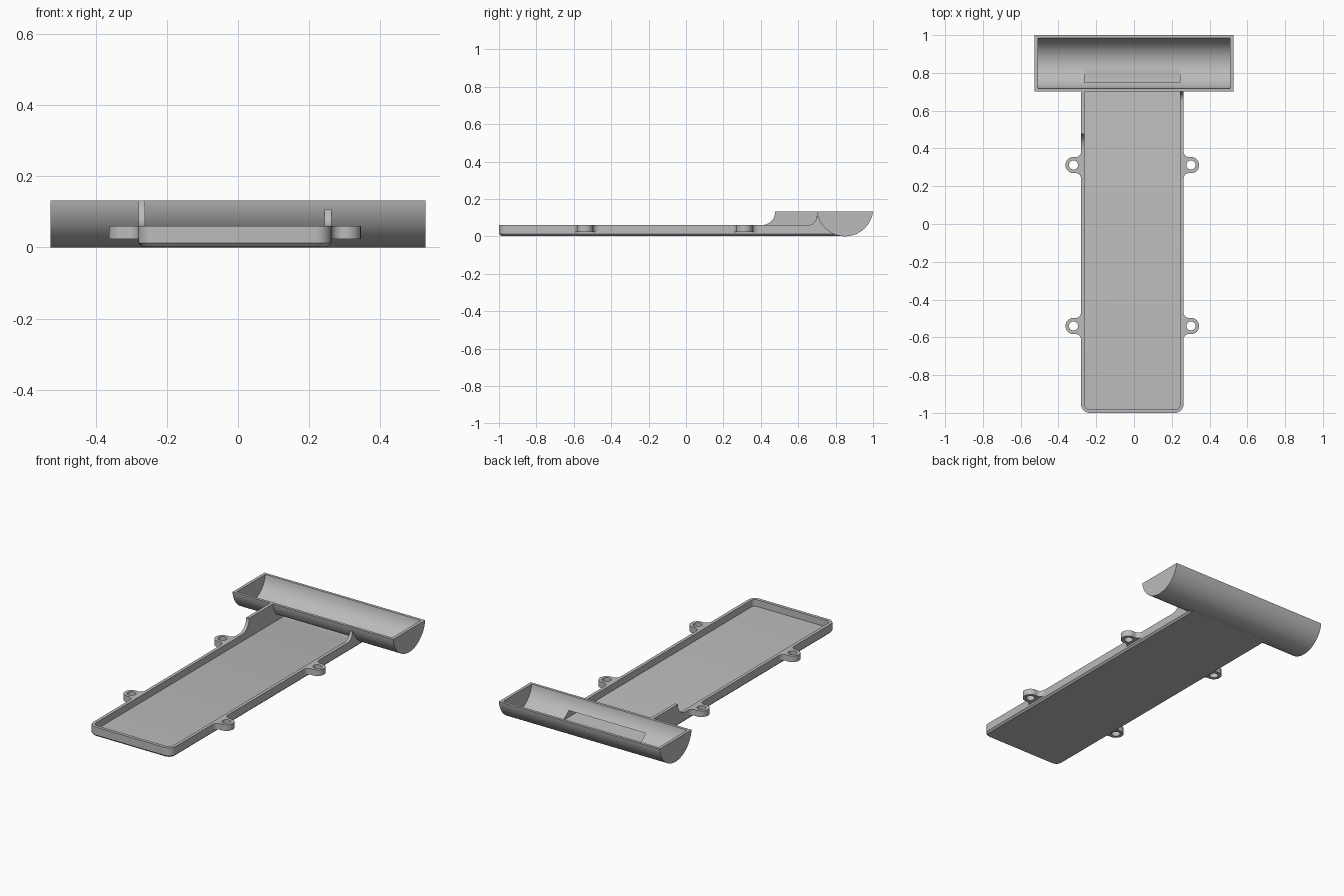
import bpy, bmesh
from math import sin, cos, atan2, acos, sqrt, pi, radians

cube = bpy.data.objects.get("Cube")
if cube:
    bpy.data.objects.remove(cube, do_unlink=True)

# One plain grey plastic
grey = bpy.data.materials.new("grey plastic")
grey.use_nodes = True
COLOUR = (0.5, 0.5, 0.5, 1)
grey.diffuse_color = COLOUR
grey.node_tree.nodes["Principled BSDF"].inputs["Base Color"].default_value = COLOUR


def loft(name, rings):
    """Closed solid through rings that have equal point counts."""
    bm = bmesh.new()
    rows = [[bm.verts.new(p) for p in ring] for ring in rings]
    n = len(rows[0])
    for low, high in zip(rows, rows[1:]):
        for i in range(n):
            j = (i + 1) % n
            bm.faces.new((low[i], low[j], high[j], high[i]))
    bm.faces.new(rows[0][::-1])
    bm.faces.new(rows[-1])
    bmesh.ops.recalc_face_normals(bm, faces=bm.faces)
    mesh = bpy.data.meshes.new(name)
    bm.to_mesh(mesh)
    bm.free()
    mesh.materials.append(grey)
    ob = bpy.data.objects.new(name, mesh)
    bpy.context.collection.objects.link(ob)
    return ob


def prism_z(name, pts, z0, z1):
    return loft(name, [[(x, y, z) for x, y in pts] for z in (z0, z1)])


def prism_x(name, pts, x0, x1):
    return loft(name, [[(x, y, z) for y, z in pts] for x in (x0, x1)])


def arc(cx, cy, r, a0, a1, n):
    return [(cx + r * cos(a0 + (a1 - a0) * i / n),
             cy + r * sin(a0 + (a1 - a0) * i / n)) for i in range(n + 1)]


def activate(ob):
    bpy.ops.object.select_all(action="DESELECT")
    ob.select_set(True)
    bpy.context.view_layer.objects.active = ob


def cut(ob, cutter):
    activate(ob)
    mod = ob.modifiers.new("cut", "BOOLEAN")
    mod.operation, mod.solver, mod.object = "DIFFERENCE", "EXACT", cutter
    bpy.ops.object.modifier_apply(modifier=mod.name)


def smooth(ob):
    activate(ob)
    bpy.ops.object.shade_smooth_by_angle(angle=radians(30))


def tray_outline(inset, r):
    """Front corners rounded, rear end square inside the trough."""
    x0, x1, y0 = LEFT + inset, RIGHT - inset, FRONT + inset
    return (arc(x0 + r, y0 + r, r, pi, 1.5 * pi, 8)
            + arc(x1 - r, y0 + r, r, 1.5 * pi, 2 * pi, 8)
            + [(x1, REAR), (x0, REAR)])


LEFT, RIGHT, FRONT, REAR = -0.28, 0.262, -1.0, 0.85
WALL, RIM, FLOOR, TOP = 0.019, 0.06, 0.02, 0.132
AXIS_Y, AXIS_Z, RADIUS = 0.85, 0.151, 0.151


def trough_section(r, top):
    """Arc below the given height, closed by a flat top."""
    a = atan2(top - AXIS_Z, sqrt(r * r - (top - AXIS_Z) ** 2))
    return arc(AXIS_Y, AXIS_Z, r, -pi - a, a, 48)


# Cutters
trough_cavity = prism_x("trough_cavity", trough_section(RADIUS - 0.016, 0.15), -0.509, 0.509)
tray_cavity = prism_z("tray_cavity", tray_outline(WALL, 0.022), FLOOR, RIM + 0.02)
slot = prism_z("slot", [(LEFT + WALL, 0.6), (RIGHT - WALL, 0.6),
                        (RIGHT - WALL, REAR), (LEFT + WALL, REAR)], FLOOR, RIM)

# Half-round trough across the rear, opened towards the tray
trough = prism_x("trough", trough_section(RADIUS, TOP), -0.527, 0.527)
cut(trough, trough_cavity)
cut(trough, slot)
smooth(trough)

# Long shallow tray with a chamfered lower edge
tray = loft("tray", [[(x, y, z) for x, y in tray_outline(inset, 0.045 - inset)]
                     for z, inset in ((0.003, 0.01), (0.013, 0), (RIM, 0))])
cut(tray, tray_cavity)
cut(tray, trough_cavity)
smooth(tray)


# Raised side walls that sweep up to the trough
def side_wall(name, x, start, r, top):
    pts = arc(start, RIM + r, r, -pi / 2, 0, 10)
    pts += [(0.708, top), (0.735, RIM)]
    smooth(prism_x(name, pts, x, x + WALL))


side_wall("raised_right_wall", LEFT, 0.405, TOP - RIM, TOP)
side_wall("left_wall_gusset", RIGHT - WALL, 0.65, 0.048, RIM + 0.048)

# Screw lugs with filleted necks
LUG, FILLET, OUT = 0.043, 0.03, 0.04
h = sqrt((LUG + FILLET) ** 2 - (OUT - FILLET) ** 2)
t = acos((OUT - FILLET) / (LUG + FILLET))
lug_outline = ([(-0.008, -h)] + arc(FILLET, -h, FILLET, pi, t, 8)
               + arc(OUT, 0, LUG, t - pi, pi - t, 28)
               + arc(FILLET, h, FILLET, -t, -pi, 8) + [(-0.008, h)])
helpers = [trough_cavity, tray_cavity, slot]
for side, edge, s in (("right", LEFT, -1), ("left", RIGHT, 1)):
    for end, y in (("rear", 0.312), ("front", -0.54)):
        lug = prism_z(f"{end}_{side}_lug", [(edge + s * u, y + v) for u, v in lug_outline],
                      0.024, RIM)
        hole = prism_z("hole", arc(edge + s * OUT, y, 0.024, 0, 2 * pi * 31 / 32, 31), 0, 0.1)
        cut(lug, hole)
        smooth(lug)
        helpers.append(hole)

for ob in helpers:
    bpy.data.objects.remove(ob, do_unlink=True)
